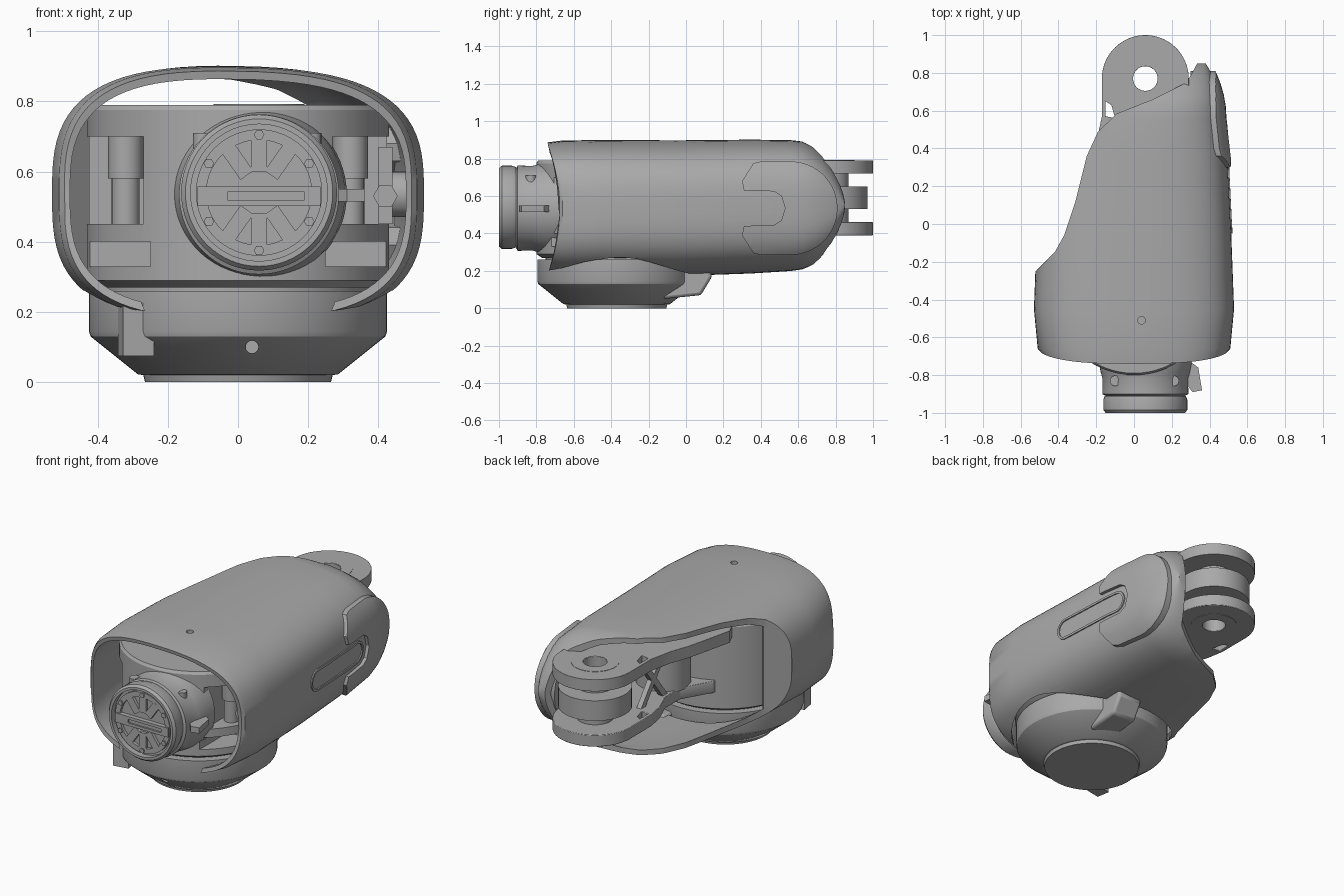
import bpy, bmesh
from math import sin, cos, pi, radians, copysign
from mathutils import Matrix, Vector

if "Cube" in bpy.data.objects:
    bpy.data.objects.remove(bpy.data.objects["Cube"])

grey = bpy.data.materials.new("plain_grey")
grey.use_nodes = True
grey.diffuse_color = (0.4, 0.4, 0.4, 1)
grey.node_tree.nodes["Principled BSDF"].inputs["Base Color"].default_value = (0.4, 0.4, 0.4, 1)


def make(name, bm):
    bmesh.ops.recalc_face_normals(bm, faces=bm.faces)
    me = bpy.data.meshes.new(name)
    bm.to_mesh(me)
    bm.free()
    me.materials.append(grey)
    ob = bpy.data.objects.new(name, me)
    bpy.context.collection.objects.link(ob)
    return ob


def skin(name, rings):
    """Join rings of points into a closed solid."""
    bm = bmesh.new()
    loops = [[bm.verts.new(p) for p in r] for r in rings]
    n = len(loops[0])
    for a, b in zip(loops, loops[1:]):
        for i in range(n):
            bm.faces.new((a[i], a[(i + 1) % n], b[(i + 1) % n], b[i]))
    bm.faces.new(loops[0])
    bm.faces.new(loops[-1])
    return make(name, bm)


def prism(name, pts, axis, lo, hi):
    """Extrude a flat outline along x or z."""
    put = (lambda p, d: (d, p[0], p[1])) if axis == "x" else (lambda p, d: (p[0], p[1], d))
    return skin(name, [[put(p, d) for p in pts] for d in (lo, hi)])


def arc(cx, cy, r, a0=0, a1=360, n=48):
    full = abs(a1 - a0) == 360
    m = n if full else n - 1
    return [(cx + r * cos(radians(a0 + (a1 - a0) * i / m)),
             cy + r * sin(radians(a0 + (a1 - a0) * i / m))) for i in range(n)]


def disc(name, cx, cy, r, lo, hi):
    return prism(name, arc(cx, cy, r), "z", lo, hi)


def lathe(name, centre, profile, axis="z", n=64):
    """Solid of revolution from (radius, distance) pairs."""
    rings = []
    for r, d in profile:
        c = arc(0, 0, r, n=n)
        rings.append([Vector((u, v, d) if axis == "z" else (u, d, v)) + Vector(centre) for u, v in c])
    return skin(name, rings)


def box(name, c, s, turn=0, axis="Z"):
    bm = bmesh.new()
    m = Matrix.Translation(c) @ Matrix.Rotation(radians(turn), 4, axis) @ Matrix.Diagonal((*s, 1))
    bmesh.ops.create_cube(bm, size=1, matrix=m)
    return make(name, bm)


def cut(ob, tool, op="DIFFERENCE"):
    mod = ob.modifiers.new("cut", "BOOLEAN")
    mod.object, mod.operation, mod.solver = tool, op, "EXACT"
    bpy.context.view_layer.objects.active = ob
    bpy.ops.object.modifier_apply(modifier="cut")
    bpy.data.objects.remove(tool)
    return ob


def soften(ob, width):
    bevel = ob.modifiers.new("soft_edge", "BEVEL")
    bevel.width, bevel.segments, bevel.limit_method = width, 2, "ANGLE"


def hull(name, d, front=None):
    """Rounded-square sleeve solid, grown or shrunk by d."""
    stations = [(-.74, .495, .352), (-.66, .51, .362), (-.45, .53, .365), (-.05, .515, .363),
                (.35, .495, .358), (.56, .47, .35)]
    stations += [(.56 + .29 * sin(a), .47 - .09 * sin(a) ** 2, .35 * cos(a))
                 for a in [radians(t) for t in (12, 24, 36, 48, 58, 67, 75, 81, 85)]]
    rings = []
    for k, (y, w, h) in enumerate(stations):
        if y > .56:
            y = .56 + (y - .56) * (1 + d / .29)
        zc = .535 + .015 * max(0, min(1, y / .6))
        ring = []
        for i in range(80):
            a = 2 * pi * (i + .5) / 80
            px, pz = (copysign(abs(f) ** (2 / 3), f) for f in (cos(a), sin(a)))
            yy = y
            if k == 0:
                yy = front if front else y + .065 * (1 - pz * pz)
            # the crown falls away a little towards +x
            drop = .02 * max(0, px) * max(0, pz) * h / .36
            ring.append((px * (w + d), yy, zc + pz * max(h + d, .008) - drop))
        rings.append(ring)
    return skin(name, rings)


# outer sleeve: hollow, cut away at the back left, open around the base
shell = cut(hull("outer_sleeve", 0), hull("hollow", -.03, -.9))
edge = [(-.7, -.25), (-.52, -.25), (-.42, -.15), (-.37, -.06), (-.31, .12), (-.25, .36), (-.19, .49),
        (-.09, .585), (.1, .66), (.28, .75), (.34, .86), (.34, 1.2), (-.7, 1.2)]
cut(shell, prism("back_cutter", edge, "z", -.2, 1.2))
cut(shell, disc("base_cutter", 0, -.37, .45, -.1, .29))
cut(shell, disc("hole_cutter", .04, -.51, .02, .7, 1.1))
cut(box("sleeve_lip", (-.462, -.212, .54), (.17, .025, .8), 45), hull("lip_limit", -.004), "INTERSECT")

# raised pad and slot frame on the right wall, following the sleeve
ZC = .535
upper = [(.53, ZC), (.51, .6), (.47, .625), (.31, .63), (.30, .68), (.36, .775), (.40, .785)]
upper += arc(.56, ZC, .25, 88, 0, 14)
outline = upper + [(y, 2 * ZC - z) for y, z in reversed(upper[1:-1])]
cut(hull("side_pad", .02), prism("pad_area", outline, "x", .3, .7), "INTERSECT")


def stadium(r):
    return arc(.425, ZC, r, -90, 90, 16) + arc(.015, ZC, r, 90, 270, 16)


frame = cut(hull("slot_frame", .007), prism("frame_area", stadium(.065), "x", .3, .7), "INTERSECT")
cut(frame, prism("frame_hole", stadium(.052), "x", .2, .8))

# base cup with bracket and clip
base = lathe("base_cup", (0, -.37, 0), [(.265, 0), (.27, .02), (.285, .022), (.42, .13), (.425, .145), (.425, .26)])
cut(base, lathe("pin_hole", (.04, 0, .1), [(.018, -.9), (.018, -.66)], "y", 24))
lathe("base_bearing", (0, -.37, 0), [(.38, .25), (.38, .30)])
bracket = prism("base_bracket", [(-.12, .05), (.08, .07), (.14, .17), (.12, .22), (-.16, .2)], "x", .06, .22)
soften(bracket, .015)
box("base_clip", (-.29, -.66, .15), (.09, .08, .15), 10)

# hip drum with side windows and posts
drum = lathe("hip_drum", (0, -.37, 0), [(.40, .27), (.43, .29), (.43, .775), (.42, .79)])
for s in (-1, 1):
    cut(drum, box("window", (s * .39, -.56, .575), (.24, .5, .25)))
    cut(drum, box("lower_groove", (s * .4, -.6, .365), (.3, .3, .07)))
    lathe("window_post", (s * .32, -.52, 0), [(.04, .44), (.04, .58), (.05, .58), (.05, .71)], n=24)
box("side_bracket", (.42, -.5, .56), (.04, .12, .22))
lathe("bracket_bolt", (.42, -.58, .53), [(.035, 0), (.035, .05)], "y", 6)

# arm plates running back to the knuckle, the upper one wider
KX, KY = .06, .77
right_side = [(-.2, -.2), (.35, -.2), (.34, .1), (.27, .4), (.29, .57)]
wide = [(-.17, .57), (-.2, .43), (-.24, .32), (-.27, .2), (-.31, .03)]
narrow = [(-.17, .57), (-.15, .46), (-.1, .34), (-.1, .2), (-.2, .03)]
for name, side, lo, hi in (("upper_arm_plate", wide, .72, .79), ("lower_arm_plate", narrow, .39, .46)):
    plate = prism(name, arc(KX, KY, .23, 0, 180, 32) + side + right_side, "z", lo, hi)
    cut(plate, disc("bore", KX, KY, .065, .2, 1))
    cut(plate, prism("slot", [(-.15, .65), (-.15, .57), (-.1, .56), (-.12, .63)], "z", .2, 1))
    soften(plate, .012)
    boss_z = hi - .003 if hi > .6 else lo + .003
    ring = disc("knuckle_ring", KX, KY, .13, boss_z - .005, boss_z + .005)
    cut(ring, disc("bore", KX, KY, .066, 0, 1))

# knuckle roller, collars and inner motor
for name, r, lo, hi in (("knuckle_roller", .2, .53, .65), ("upper_collar", .1, .65, .725),
                        ("lower_collar", .1, .455, .53)):
    cut(disc(name, KX, KY, r, lo, hi), disc("bore", KX, KY, .065, 0, 1))
disc("arm_motor", .03, .17, .15, .45, .725)
disc("motor_cap", .03, .17, .1, .44, .74)
box("arm_spine", (.2, .25, .59), (.06, .6, .28), 4)
for s in (-1, 1):
    box("arm_brace", (-.07, .42, .59), (.03, .035, .36), s * 38, "X")

# front neck and coupling
lathe("neck", (KX, 0, ZC), [(.25, -.66), (.245, -.74), (.235, -.79), (.226, -.82), (.228, -.9), (.21, -.91), (.21, -.93)], "y")
rim = lathe("coupling_rim", (KX, 0, .54), [(.215, -.91), (.222, -.93), (.222, -.985), (.21, -1)], "y")
cut(rim, lathe("rim_recess", (KX, 0, .54), [(.195, -1.1), (.195, -.965)], "y"))
hub = lathe("coupling_face", (KX, 0, .54), [(.18, -.96), (.18, -.985)], "y")
cut(hub, lathe("face_recess", (KX, 0, .54), [(.15, -1.1), (.15, -.968)], "y"))
bar = box("coupling_bar", (KX, -.975, .53), (.35, .04, .055))
cut(bar, box("bar_slot", (KX + .02, -1, .53), (.22, .03, .022)))
for a in (90, 125, 235, 270, 55, 305):
    c = Vector((KX + .11 * cos(radians(a)), -.973, .54 + .11 * sin(radians(a))))
    box("coupling_spoke", c, (.1, .025, .045), -a, "Y")
for a in range(30, 390, 60):
    lathe("coupling_bolt", (KX + .165 * cos(radians(a)), 0, .54 + .165 * sin(radians(a))),
          [(.015, -.97), (.015, -.993)], "y", 6)
prism("neck_fin", [(.26, -.7), (.34, -.76), (.36, -.88), (.31, -.89), (.27, -.84)], "z", .515, .55)
for x in (-.1, .21):
    lathe("neck_screw", (x, -.83, 0), [(.028, .62), (.028, .71)], n=16)

# smooth shading with sharp edges kept
for ob in bpy.context.scene.objects:
    ob.select_set(ob.type == "MESH")
bpy.ops.object.shade_smooth_by_angle(angle=radians(32))
